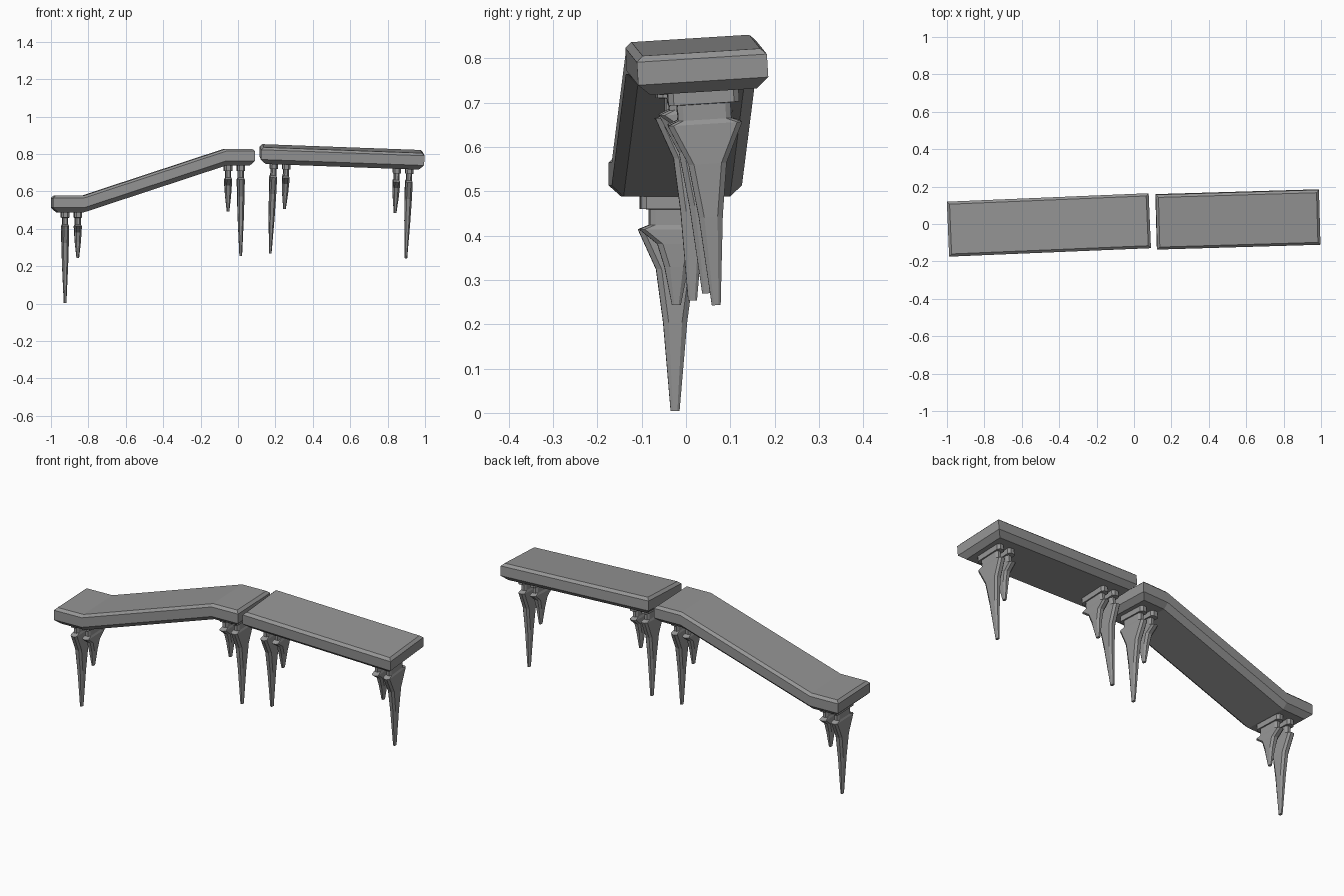
import bpy
import bmesh
from math import radians
from mathutils import Matrix, Euler, Vector

cube = bpy.data.objects.get("Cube")
if cube:
    bpy.data.objects.remove(cube, do_unlink=True)

# Single stone colour
stone = bpy.data.materials.new("stone_grey")
stone.use_nodes = True
stone.diffuse_color = (0.3, 0.3, 0.3, 1)
stone.node_tree.nodes["Principled BSDF"].inputs["Base Color"].default_value = (0.3, 0.3, 0.3, 1)


def make_object(name, bm, matrix):
    bmesh.ops.recalc_face_normals(bm, faces=bm.faces)
    mesh = bpy.data.meshes.new(name)
    bm.to_mesh(mesh)
    bm.free()
    mesh.materials.append(stone)
    obj = bpy.data.objects.new(name, mesh)
    obj.matrix_world = matrix
    bpy.context.collection.objects.link(obj)


def bridge(bm, rings):
    for a, b in zip(rings, rings[1:]):
        for i in range(len(a)):
            j = (i + 1) % len(a)
            bm.faces.new((a[i], a[j], b[j], b[i]))


# Slab with chamfered rims; path lists (x, height) along its length
SLAB_LEVELS = ((0, 0.014), (-0.013, 0), (-0.065, 0), (-0.09, 0.027))
HALF_WIDTH = 0.147


def slab(name, path, matrix):
    bm = bmesh.new()
    rings = []
    n = len(path)
    for z, inset in SLAB_LEVELS:
        xs = [x for x, h in path]
        xs[0] += inset
        xs[-1] -= inset
        w = HALF_WIDTH - inset
        near = [bm.verts.new((x, -w, h + z)) for x, (_, h) in zip(xs, path)]
        far = [bm.verts.new((x, w, h + z)) for x, (_, h) in zip(xs, path)]
        rings.append(near + far[::-1])
    bridge(bm, rings)
    for ring in (rings[0], rings[-1]):
        for i in range(n - 1):
            bm.faces.new((ring[i], ring[i + 1], ring[-2 - i], ring[-1 - i]))
    make_object(name, bm, matrix)


# Leg: bracket, neck and tapering blade as (depth, half width, half thickness)
MOUNT = ((0, 0.08, 0.021), (0.03, 0.08, 0.021), (0.031, 0.06, 0.015), (0.066, 0.06, 0.015))
BLADE = ((0, 0.06, 0.015), (0.01, 0.084, 0.019), (0.1, 0.043, 0.019),
         (0.22, 0.027, 0.016), (0.42, 0.01, 0.007))
BLADE_TOP = 0.066


def leg(name, matrix, stretch):
    bm = bmesh.new()
    profile = MOUNT + tuple((BLADE_TOP + d * (stretch if i > 1 else 1), w, t)
                            for i, (d, w, t) in enumerate(BLADE) if i)
    rings = []
    for d, w, t in profile:
        cw, ct = min(0.012, w / 2), t / 2
        quarter = [(t, w - cw), (t - ct, w)]
        pts = quarter + [(-x, y) for x, y in quarter[::-1]]
        pts += [(-x, -y) for x, y in pts]
        rings.append([bm.verts.new((x, y, -d)) for x, y in pts])
    bridge(bm, rings)
    bm.faces.new(rings[0])
    bm.faces.new(rings[-1])
    make_object(name, bm, matrix)


def section(name, path, outer, inner, location, angles):
    frame = Matrix.Translation(location) @ Euler([radians(a) for a in angles]).to_matrix().to_4x4()
    slab(name + "_slab", path, frame)
    for side, end, height in (("right", -1, path[0][1]), ("left", 1, path[-1][1])):
        for kind, x, stretch in (("long", outer, 1), ("short", inner, 0.43)):
            mount = Vector((end * x, 0, height - 0.088))
            leg(f"{name}_{side}_{kind}_leg", frame @ Matrix.Translation(mount), stretch)


# Ramp rising towards the level walkway
section("ramp", ((-0.54, 0), (-0.375, 0), (0.385, 0.25), (0.54, 0.25)),
        0.47, 0.402, (-0.455, -0.005, 0.578), (0, 0, 2.4))

# Slightly tilted straight walkway
section("walkway", ((-0.437, 0), (0.437, 0)),
        0.363, 0.296, (0.557, 0.022, 0.829), (3.6, 2.1, 1.7))
